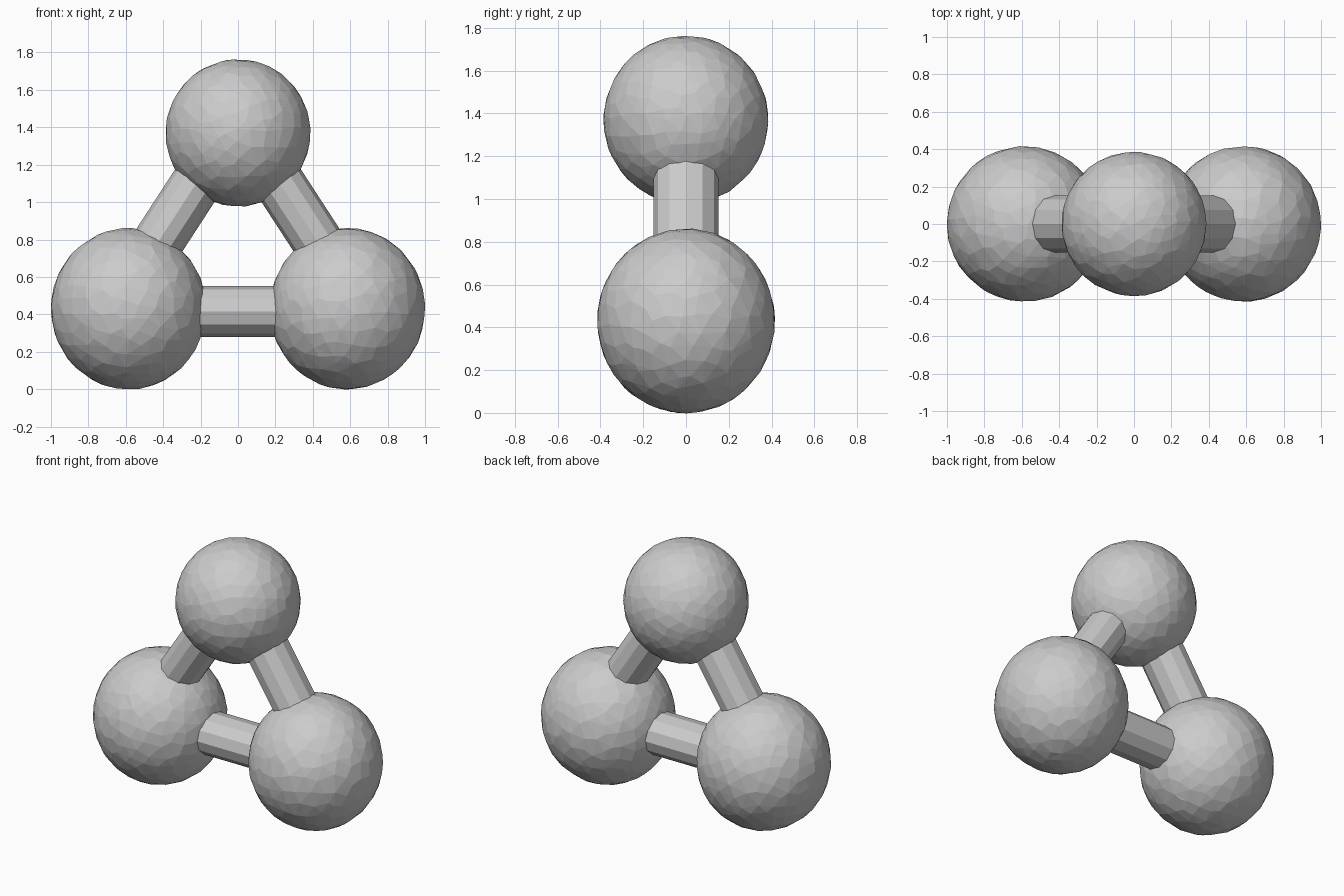
import bpy, bmesh, random
from mathutils import Vector, Matrix

if "Cube" in bpy.data.objects:
    bpy.data.objects.remove(bpy.data.objects["Cube"])

random.seed(4)


def add_object(name, bm):
    mesh = bpy.data.meshes.new(name)
    bm.to_mesh(mesh)
    bm.free()
    obj = bpy.data.objects.new(name, mesh)
    bpy.context.collection.objects.link(obj)
    return obj


def ball(name, centre, radii):
    # Faceted ball with slightly uneven facets
    bm = bmesh.new()
    bmesh.ops.create_icosphere(bm, subdivisions=4, radius=1)
    for v in bm.verts:
        n = v.co.normalized()
        shift = Vector([random.uniform(-0.025, 0.025) for _ in range(3)])
        n = (n + shift).normalized() * random.uniform(0.997, 1.003)
        v.co = Vector(c + r * k for c, r, k in zip(centre, radii, n))
    obj = add_object(name, bm)
    mod = obj.modifiers.new("facets", 'DECIMATE')
    mod.ratio = 0.55
    return obj


def rod(name, start, end, half_width, half_depth, sides=12):
    # Twelve-sided rod, slightly deeper in y than it is wide
    start, end = Vector(start), Vector(end)
    axis = (end - start).normalized()
    depth_dir = Vector((0, 1, 0))
    width_dir = depth_dir.cross(axis)
    frame = Matrix((width_dir * half_width, depth_dir * half_depth, axis)).transposed().to_4x4()
    frame.translation = (start + end) / 2
    bm = bmesh.new()
    bmesh.ops.create_cone(bm, cap_ends=True, segments=sides, radius1=1, radius2=1,
                          depth=(end - start).length, matrix=frame)
    bmesh.ops.recalc_face_normals(bm, faces=bm.faces)
    return add_object(name, bm)


# Top ball
ball("top_ball", (0, 0, 1.37), (0.387, 0.385, 0.393))

# Lower balls and the sloping rods joining them to the top ball
for side, s in (("left", -1), ("right", 1)):
    ball(side + "_ball", (s * 0.585, 0, 0.43), (0.415, 0.415, 0.431))
    rod(side + "_sloping_rod", (s * 0.50, 0, 0.674), (s * 0.14, 0, 1.228), 0.136, 0.152)

# Horizontal rod between the lower balls
rod("bottom_rod", (-0.32, 0, 0.415), (0.32, 0, 0.415), 0.137, 0.152)
